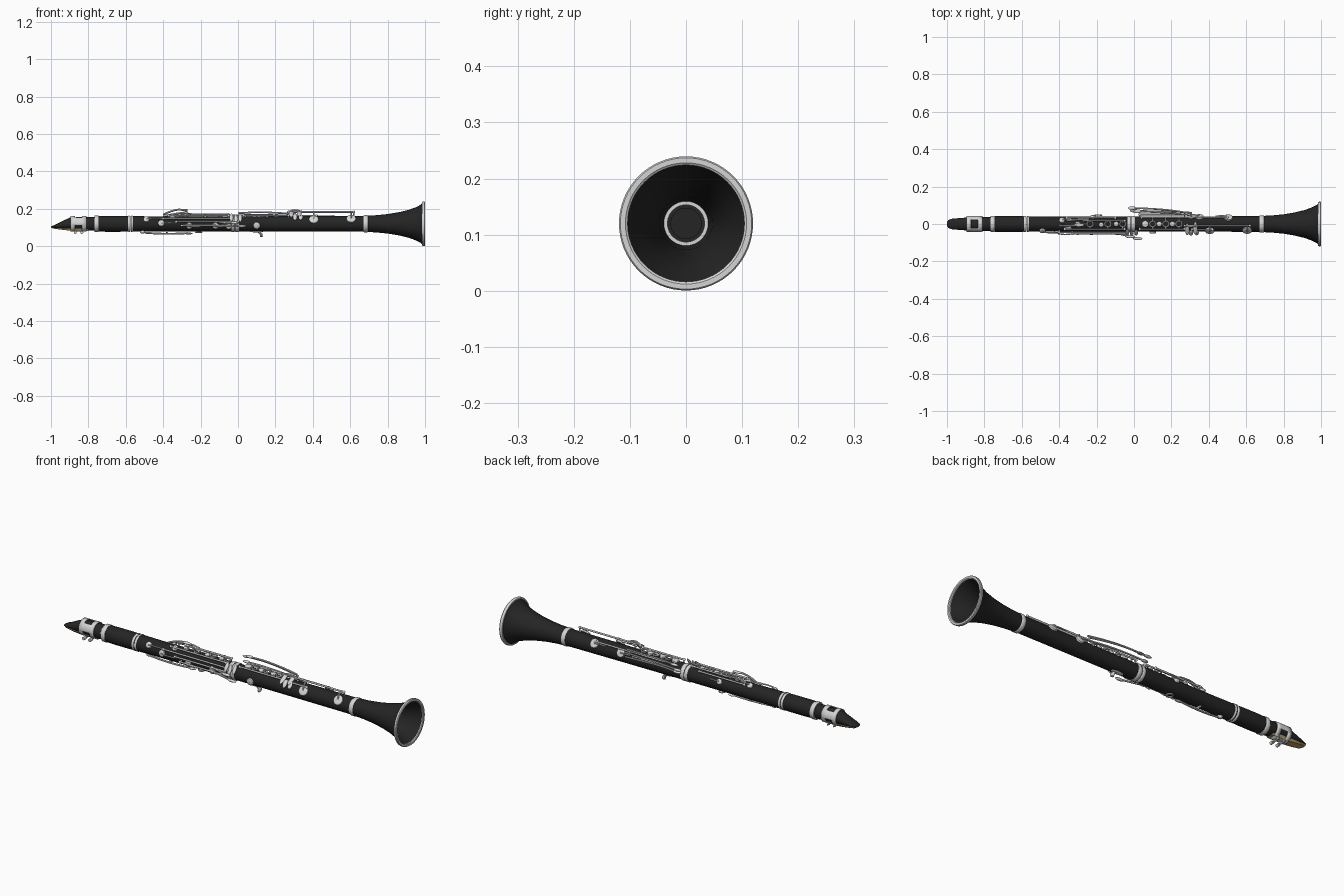
import bpy, bmesh, math
from mathutils import Matrix, Vector

if "Cube" in bpy.data.objects:
    bpy.data.objects.remove(bpy.data.objects["Cube"])

CZ = 0.12  # height of the long axis


def material(name, rgb):
    m = bpy.data.materials.new(name)
    m.diffuse_color = (*rgb, 1)
    m.use_nodes = True
    m.node_tree.nodes["Principled BSDF"].inputs["Base Color"].default_value = m.diffuse_color
    return m


BLACK = material("black wood", (0.018, 0.018, 0.018))
SILVER = material("silver", (0.66, 0.66, 0.66))
CANE = material("reed cane", (0.50, 0.33, 0.13))


def finish(name, bm, mat, matrix=None):
    me = bpy.data.meshes.new(name)
    if matrix:
        bm.transform(matrix)
    bmesh.ops.remove_doubles(bm, verts=bm.verts, dist=1e-6)
    bmesh.ops.recalc_face_normals(bm, faces=bm.faces)
    bm.to_mesh(me)
    bm.free()
    me.materials.append(mat)
    ob = bpy.data.objects.new(name, me)
    bpy.context.collection.objects.link(ob)
    return ob


def at(x, ang, r):
    """Frame on the body: ang 0 = top, 90 = front, local z points outward."""
    return (Matrix.Translation((x, 0, CZ)) @ Matrix.Rotation(math.radians(ang), 4, 'X')
            @ Matrix.Translation((0, 0, r)))


def pt(x, ang, r):
    return at(x, ang, r).translation


def skin(rings, close_ends=False, loop=False):
    bm = bmesh.new()
    rows = [[bm.verts.new(p) for p in ring] for ring in rings]
    pairs = list(zip(rows, rows[1:])) + ([(rows[-1], rows[0])] if loop else [])
    for a, b in pairs:
        n = len(a)
        for i in range(n):
            bm.faces.new((a[i], a[(i + 1) % n], b[(i + 1) % n], b[i]))
    if close_ends:
        bm.faces.new(rows[0])
        bm.faces.new(rows[-1])
    return bm


def lathe(name, profile, mat, n=64):
    """Closed (x, radius) outline turned round the long axis."""
    rings = [[pt(x, 360 * i / n, r) for i in range(n)] for x, r in profile]
    return finish(name, skin(rings, loop=True), mat)


def cylinder(name, p, q, r, n=12, mat=SILVER):
    p, q = Vector(p), Vector(q)
    d = q - p
    bm = bmesh.new()
    bmesh.ops.create_cone(bm, cap_ends=True, segments=n, radius1=r, radius2=r, depth=d.length)
    m = Matrix.Translation((p + q) / 2) @ d.to_track_quat('Z', 'Y').to_matrix().to_4x4()
    return finish(name, bm, mat, m)


def oval(name, matrix, sx, sy, sz=0.005):
    bm = bmesh.new()
    bmesh.ops.create_uvsphere(bm, u_segments=20, v_segments=10, radius=1)
    return finish(name, bm, SILVER, matrix @ Matrix.Diagonal((sx, sy, sz, 1)))


def lever(name, points, r=0.005):
    cu = bpy.data.curves.new(name, 'CURVE')
    cu.dimensions, cu.bevel_depth, cu.bevel_resolution = '3D', r, 2
    cu.use_fill_caps, cu.resolution_u = True, 6
    sp = cu.splines.new('BEZIER')
    sp.bezier_points.add(len(points) - 1)
    for b, p in zip(sp.bezier_points, points):
        b.co = p
        b.handle_left_type = b.handle_right_type = 'AUTO'
    cu.materials.append(SILVER)
    ob = bpy.data.objects.new(name, cu)
    bpy.context.collection.objects.link(ob)
    bpy.ops.object.select_all(action='DESELECT')
    ob.select_set(True)
    bpy.context.view_layer.objects.active = ob
    bpy.ops.object.convert(target='MESH')


def rod(x0, x1, ang, r=0.053):
    """Hinge rod carried by a ball-topped post at each end."""
    cylinder("hinge_rod", pt(x0, ang, r), pt(x1, ang, r), 0.0045)
    for x in (x0, x1):
        cylinder("post", pt(x, ang, 0.036), pt(x, ang, r), 0.004)
        oval("post_ball", at(x, ang, r), 0.007, 0.007, 0.007)


def pad(x, ang, size, arm=0.0):
    """Domed pad cup, with an arm of the given length along the body."""
    cylinder("pad", pt(x, ang, 0.039), pt(x, ang, 0.047), size, 24)
    oval("pad_dome", at(x, ang, 0.047), size, size, 0.005)
    if arm:
        lever("pad_arm", [pt(x, ang, 0.051), pt(x + arm * 0.5, ang, 0.056),
                          pt(x + arm, ang, 0.053)], 0.0035)


def ring_key(x, ang=0, r=0.047, size=0.016):
    prof = [(size + 0.004 * math.cos(t * math.pi / 3), 0.004 * math.sin(t * math.pi / 3))
            for t in range(6)]
    rings = [[Vector((a * math.cos(i * math.pi / 12), a * math.sin(i * math.pi / 12), h))
              for i in range(24)] for a, h in prof]
    finish("ring_key", skin(rings, loop=True), SILVER, at(x, ang, r))


# Mouthpiece: lofted ovals given as (x, half width, bottom, top)
sections = [(-1.0, .010, .101, .105), (-.993, .021, .099, .109), (-.975, .028, .097, .116),
            (-.94, .031, .092, .134), (-.90, .034, .087, .153), (-.87, .035, .085, .155),
            (-.76, .037, .083, .157)]
rings = [[(x, w * math.cos(t * math.pi / 20),
           (b + c) / 2 + (c - b) / 2 * math.sin(t * math.pi / 20)) for t in range(40)]
         for x, w, b, c in sections]
finish("mouthpiece", skin(rings, close_ends=True), BLACK)

# Reed: thin cane strip under the beak
strip = [(-.998, .010, .099, .101), (-.985, .023, .094, .099), (-.94, .027, .088, .096),
         (-.89, .027, .083, .095), (-.80, .023, .081, .095)]
finish("reed", skin([[(x, -w, c), (x, -w * .75, b), (x, w * .75, b), (x, w, c)]
                     for x, w, b, c in strip], close_ends=True), CANE)

# Ligature: band with windows, plus two screws underneath
N = 48
bm = skin([[pt(x, 360 * i / N, 0.040) for i in range(N)] for x in (-.895, -.872, -.833, -.81)])
holes = []
for f in bm.faces:
    c = f.calc_center_median()
    a = abs(math.degrees(math.atan2(c.y, c.z - CZ)))
    if -.872 < c.x < -.833 and (a < 38 or 100 < a < 150):
        holes.append(f)
bmesh.ops.delete(bm, geom=holes, context='FACES')
lig = finish("ligature", bm, SILVER)
mod = lig.modifiers.new("thickness", 'SOLIDIFY')
mod.thickness, mod.offset = 0.004, 0
for x in (-.87, -.835):
    cylinder("ligature_screw", (x, -.030, .074), (x, .022, .074), 0.004)
    cylinder("screw_head", (x, -.036, .074), (x, -.020, .074), 0.008, 16)
    for y in (-.012, .012):
        cylinder("screw_lug", (x, y, .072), (x, y, .086), 0.006)

# Wooden joints
B = 0.027
lathe("barrel", [(-.755, B), (-.755, .041), (-.71, .0425), (-.63, .0425), (-.575, .041), (-.575, B)], BLACK)
lathe("upper_joint", [(-.57, B), (-.57, .041), (-.45, .040), (-.02, .040), (-.02, B)], BLACK)
lathe("lower_joint", [(-.02, B), (-.02, .040), (.4, .041), (.68, .042), (.68, B)], BLACK)
lathe("bell", [(.68, .036), (.68, .043), (.74, .046), (.80, .052), (.86, .062), (.91, .074),
               (.95, .088), (.975, .101), (.988, .113), (.995, .113), (.995, .105),
               (.97, .094), (.94, .080), (.90, .067), (.85, .057), (.79, .047), (.70, .041)], BLACK)
lathe("bell_rim", [(.984, .104), (.984, .116), (.988, .119), (.996, .1195), (1.0, .117),
                   (1.0, .108), (.997, .104)], SILVER)

# Metal rings at the joints
for a, b, r in ((-.768, -.745, .044), (-.588, -.577, .0435), (-.573, -.562, .0435),
                (-.035, -.018, .0435), (-.014, .006, .0435), (.672, .694, .046)):
    lathe("joint_ring", [(a, .033), (a, r - .002), (a + .003, r), (b - .003, r),
                         (b, r - .002), (b, .033)], SILVER)

# Hinge rods: (start, end, angle, distance from axis)
for spec in ((-.37, -.05, 32), (-.40, -.04, 58), (-.33, -.04, 78), (-.36, -.10, -38),
             (-.27, -.05, -20), (-.30, -.06, 100), (.03, .27, 32), (.04, .30, -42),
             (.03, .27, -62, .058), (.27, .62, 8, .064), (.31, .50, -42), (.31, .42, 35)):
    rod(*spec)

# Pads: (x, angle, size, arm)
for spec in ((-.49, 57, .016, .09), (-.41, 85, .017, .08), (-.26, 104, .017, .06),
             (-.12, 104, .017, .05), (-.05, 108, .016), (.10, 102, .018),
             (-.385, -28, .015, .05), (-.35, 28, .015), (-.30, 0, .014, .05),
             (-.175, 5, .013), (-.095, 0, .013), (-.22, -60, .014, .05), (.06, 0, .018),
             (.135, 0, .014), (.205, 0, .014), (.405, 57, .025), (.605, 52, .025),
             (.505, -52, .023, -.07), (.35, -62, .022, -.06)):
    pad(*spec)
for x, a in ((.405, 57), (.605, 52)):
    lever("pad_arm", [pt(x, a, .052), pt(x, a * .6, .06), pt(x, 8, .064)], 0.004)

# Open finger rings and their arms
for x in (-.235, -.14, -.06, .10, .17, .24):
    ring_key(x)
    for a in ((32, -20) if x < 0 else (32, -42)):
        lever("ring_arm", [pt(x, a * .4, .049), pt(x, a * .7, .052), pt(x, a, .053)], 0.003)

# Arched throat key levers on the upper joint
lever("throat_key", [pt(-.40, 10, .05), pt(-.35, 8, .070), pt(-.31, 5, .076), pt(-.27, 0, .066)], .005)
lever("side_key", [pt(-.36, -20, .052), pt(-.30, -22, .062), pt(-.24, -25, .055)], .005)
oval("throat_touch", at(-.295, 4, .075), .028, .010)

# Right hand side-key touches beside the middle joint
for x, a in ((-.035, 52), (-.012, 62), (.012, 55)):
    oval("side_touch", at(x, a, .056), .010, .026)
for a, x1, y, z in ((75, -.02, -.068, .125), (95, .02, -.078, .108)):
    lever("side_lever", [pt(-.12, a, .05), (-.07, -.055, z), (x1, y, z)], .005)
    oval("side_touch", Matrix.Translation((x1, y, z)), .025, .008, .007)

# Little-finger touches on the lower joint
for x, a, l in ((.285, 28, .036), (.305, 52, .022), (.328, 22, .036), (.335, 52, .02)):
    oval("finger_touch", at(x, a, .060), .012, l, .006)
lever("touch_bar", [pt(.27, 8, .064), pt(.30, 10, .074), pt(.34, 8, .066)], .005)

# Long left-hand levers along the back
for y0, y1, z, x0 in ((.085, .055, .165, -.01), (.068, .045, .178, .02), (.072, .06, .145, .0)):
    lever("back_lever", [(x0, y0, z), (.10, y0 - .004, z + .004), (.22, (y0 + y1) / 2, z),
                         (.31, y1, z - .006)], .0045)
    oval("back_touch", Matrix.Translation((x0, y0, z)), .022, .010, .006)

# Register key and thumb ring underneath
lever("register_key", [pt(-.50, 172, .048), pt(-.42, 172, .053), pt(-.33, 174, .053),
                       pt(-.27, 176, .050)], .005)
pad(-.51, 172, .013)
oval("register_touch", at(-.265, 176, .052), .022, .011)
cylinder("register_hinge", pt(-.38, 150, .047), pt(-.38, 198, .047), .005)
ring_key(-.21, 180, .045, .015)

# Thumb rest
oval("thumb_rest_plate", at(.10, 180, .041), .035, .014)
lever("thumb_rest", [pt(.11, 180, .042), pt(.122, 180, .054), pt(.126, 180, .070)], .007)
oval("thumb_rest_hook", at(.126, 180, .060), .006, .016, .012)

bpy.ops.object.select_all(action='SELECT')
bpy.context.view_layer.objects.active = lig
bpy.ops.object.shade_smooth_by_angle(angle=math.radians(35))
